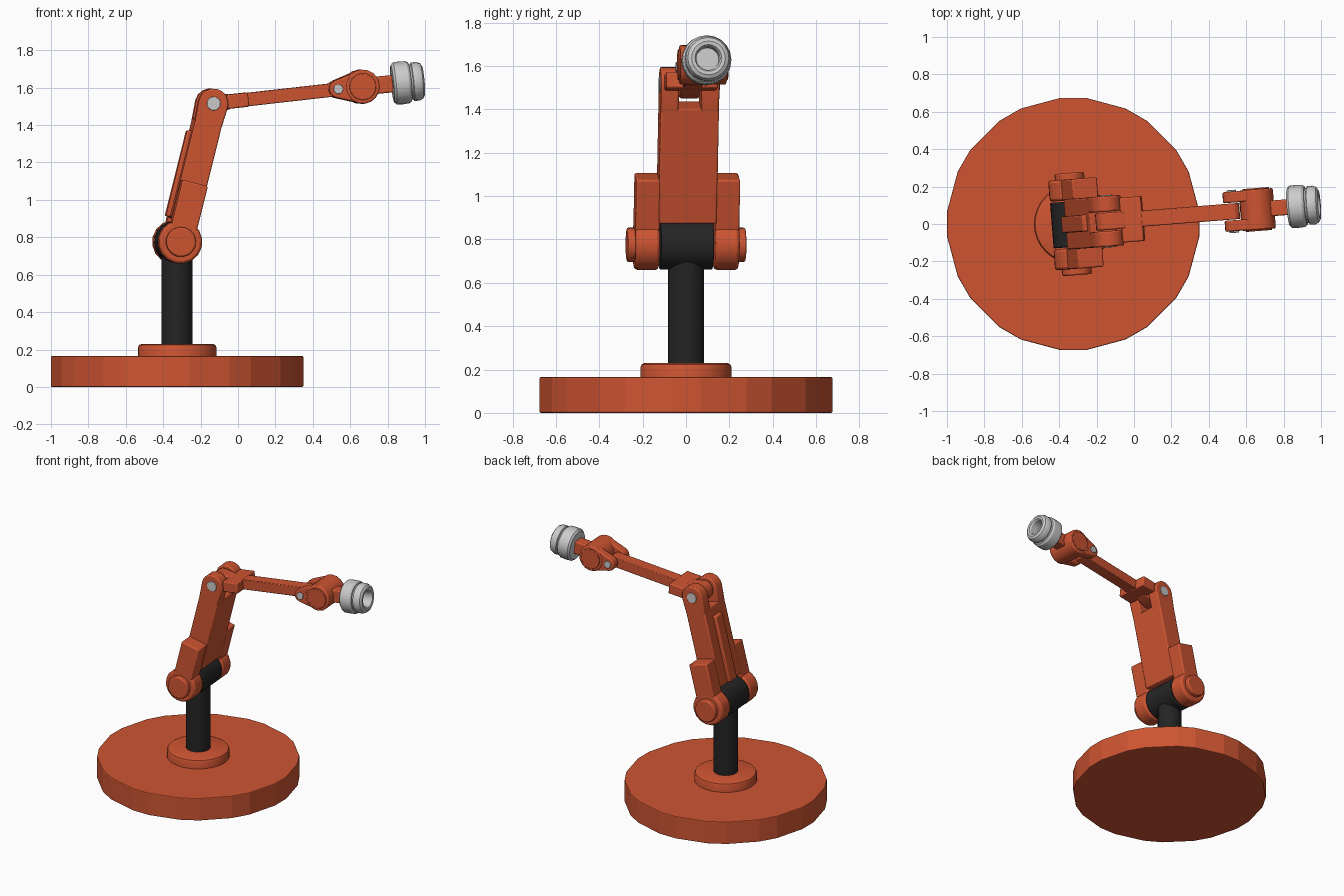
import bpy, bmesh
from math import radians, sin, cos, pi
from mathutils import Matrix

if "Cube" in bpy.data.objects:
    bpy.data.objects.remove(bpy.data.objects["Cube"])


def material(name, rgb):
    m = bpy.data.materials.new(name)
    m.diffuse_color = (*rgb, 1)
    m.use_nodes = True
    m.node_tree.nodes["Principled BSDF"].inputs["Base Color"].default_value = m.diffuse_color
    return m


ORANGE = material("orange", (0.62, 0.09, 0.032))
BLACK = material("black", (0.018, 0.018, 0.018))
ROOT = Matrix.Translation((-0.325, 0, 0))
ARM = ROOT @ Matrix.Rotation(radians(4.5), 4, 'Z')      # whole arm is turned a little


def frame(x, z, deg):
    """Arm frame at joint (x, z): local x runs along the link, local y is sideways."""
    return ARM @ Matrix.Translation((x, 0, z)) @ Matrix.Rotation(radians(-deg), 4, 'Y')


def finish(name, bm, matrix, mat, bevel=0, smooth=True):
    bmesh.ops.recalc_face_normals(bm, faces=bm.faces)
    me = bpy.data.meshes.new(name)
    bm.to_mesh(me)
    bm.free()
    ob = bpy.data.objects.new(name, me)
    bpy.context.collection.objects.link(ob)
    ob.matrix_world = matrix
    if mat:
        me.materials.append(mat)
    if smooth:
        bpy.ops.object.select_all(action='DESELECT')
        ob.select_set(True)
        bpy.context.view_layer.objects.active = ob
        bpy.ops.object.shade_smooth_by_angle(angle=radians(28))
    if bevel:
        b = ob.modifiers.new("bevel", 'BEVEL')
        b.width, b.segments, b.limit_method = bevel, 2, 'ANGLE'
        b.angle_limit = radians(40)
    return ob


def prism(name, profile, y0, y1, matrix, mat=ORANGE, bevel=0.008):
    """Extrude an (x, z) profile sideways from y0 to y1."""
    bm = bmesh.new()
    face = bm.faces.new([bm.verts.new((x, y0, z)) for x, z in profile])
    ext = bmesh.ops.extrude_face_region(bm, geom=[face])
    bmesh.ops.translate(bm, vec=(0, y1 - y0, 0),
                        verts=[g for g in ext["geom"] if isinstance(g, bmesh.types.BMVert)])
    return finish(name, bm, matrix, mat, bevel)


def lathe(name, profile, sides, matrix, mat, axis='Z', bevel=0):
    """Revolve (radius, height) points; both ends are capped."""
    bm = bmesh.new()
    rings = [[bm.verts.new((r * cos(2 * pi * i / sides), r * sin(2 * pi * i / sides), h))
              for i in range(sides)] for r, h in profile]
    for a, b in zip(rings, rings[1:]):
        for i in range(sides):
            j = (i + 1) % sides
            bm.faces.new((a[i], a[j], b[j], b[i]))
    bm.faces.new(rings[0])
    bm.faces.new(rings[-1])
    if axis == 'X':
        matrix = matrix @ Matrix.Rotation(pi / 2, 4, 'Y')
    return finish(name, bm, matrix, mat, bevel)


def arc(cx, r, a0, a1, n):
    return [(cx + r * cos(radians(a0 + (a1 - a0) * i / n)),
             r * sin(radians(a0 + (a1 - a0) * i / n))) for i in range(n + 1)]


def circle(r, n=16, cx=0):
    return arc(cx, r, 0, 360, n)[:-1]


def box(x0, x1, h):
    return [(x0, -h), (x1, -h), (x1, h), (x0, h)]


# Base disc: twelve sides with chamfered corners
bm = bmesh.new()
angles = [radians(30 * k + d) for k in range(12) for d in (-5.6, 5.6)]
disc = bm.faces.new([bm.verts.new((0.678 * cos(a), 0.678 * sin(a), 0)) for a in angles])
ext = bmesh.ops.extrude_face_region(bm, geom=[disc])
bmesh.ops.translate(bm, vec=(0, 0, 0.165),
                    verts=[g for g in ext["geom"] if isinstance(g, bmesh.types.BMVert)])
finish("base_disc", bm, ROOT, ORANGE, 0.006, smooth=False)

# Collar and black post with its cross tube
lathe("base_collar", [(0.21, 0.15), (0.21, 0.21), (0.204, 0.224), (0.19, 0.23)], 32, ROOT, ORANGE)
lathe("post", [(0.083, 0.2), (0.083, 0.72)], 16, ROOT, BLACK)

# Joint frames: shoulder, elbow, wrist
shoulder = frame(0, 0.775, 76)
elbow = frame(0.185, 1.515, 6.4)
wrist = frame(0.987, 1.605, 5.5)
L1, L2 = 0.763, 0.676

prism("post_cross_tube", circle(0.115, 20), -0.122, 0.122, shoulder, BLACK, 0.006)

# Upper arm
prism("upper_arm", box(0.117, 0.665, 0.073), -0.135, 0.135, shoulder)
prism("upper_arm_back_rib", [(0.12, 0.06), (0.6, 0.06), (0.59, 0.096), (0.12, 0.096)],
      -0.045, 0.045, shoulder)

# Forearm with its root block, elbow knuckle and rounded tip
prism("forearm_knuckle", arc(0, 0.065, 90, 270, 8) + [(0.1, -0.037), (0.1, 0.037)],
      -0.046, 0.046, elbow)
prism("forearm_root_block", box(0.075, 0.19, 0.038), -0.12, 0.12, elbow)
prism("forearm", [(0.17, 0.036), (0.17, -0.036)] + arc(L2, 0.036, -90, 90, 6),
      -0.043, 0.043, elbow, bevel=0.004)

# Wrist barrel and neck
prism("wrist_barrel", circle(0.092), -0.108, 0.108, wrist)
prism("neck", box(0.05, 0.2, 0.046), -0.042, 0.042, wrist)

# Paired parts on both sides of the arm
for side, s in (("right", -1), ("left", 1)):
    def pair(name, profile, y0, y1, *args, **kw):
        prism(f"{name}_{side}", profile, s * y0, s * y1, *args, **kw)

    pair("shoulder_hub", circle(0.117), 0.128, 0.24, shoulder, bevel=0.014)
    pair("shoulder_cap", circle(0.08), 0.23, 0.274, shoulder)
    pair("shoulder_cheek", box(0.0, 0.325, 0.07), 0.128, 0.24, shoulder)
    pair("upper_arm_lug", [(0.64, 0.073), (0.64, -0.073)] + arc(L1, 0.08, -90, 90, 8),
         0.052, 0.135, shoulder)
    pair("elbow_bolt", circle(0.037), 0.12, 0.14, elbow, None, bevel=0.003)
    pair("wrist_lug", arc(-0.132, 0.048, 105, 255, 6) + arc(0, 0.088, -105, 105, 8),
         0.047, 0.106, wrist)
    pair("wrist_bolt", circle(0.026, 12, -0.132), 0.095, 0.115, wrist, None, bevel=0.003)
    pair("wrist_cap", circle(0.072), 0.1, 0.115, wrist, bevel=0.004)

# Hollow grey head with a groove round the middle
lathe("head", [(0.07, 0.165), (0.1, 0.168), (0.113, 0.18), (0.115, 0.215), (0.113, 0.25),
               (0.104, 0.262), (0.094, 0.264), (0.094, 0.272), (0.103, 0.276), (0.104, 0.305),
               (0.095, 0.325), (0.078, 0.335), (0.062, 0.333), (0.055, 0.322), (0.053, 0.265)],
      20, wrist, None, axis='X')
